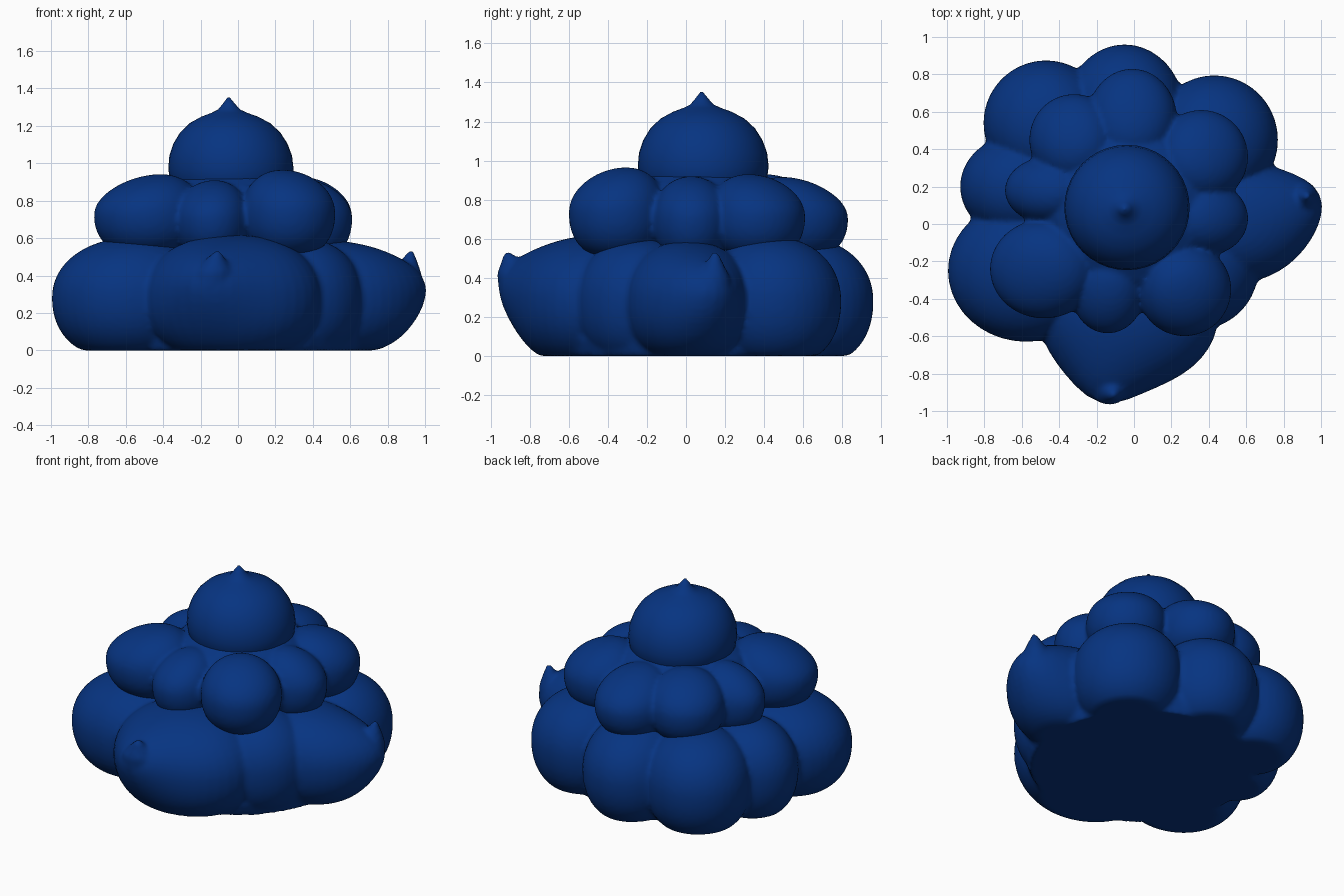
import bpy, bmesh, math
from mathutils import Vector

if "Cube" in bpy.data.objects:
    bpy.data.objects.remove(bpy.data.objects["Cube"])

blue = bpy.data.materials.new("deep_blue")
blue.diffuse_color = (0.002, 0.034, 0.22, 1)
blue.use_nodes = True
blue.node_tree.nodes["Principled BSDF"].inputs["Base Color"].default_value = blue.diffuse_color


def finish(name, bm, fuse=0):
    """Make an object; fuse > 0 melts the overlapping blobs into one skin."""
    bmesh.ops.recalc_face_normals(bm, faces=bm.faces)
    for f in bm.faces:
        f.smooth = True
    me = bpy.data.meshes.new(name)
    bm.to_mesh(me)
    bm.free()
    me.materials.append(blue)
    ob = bpy.data.objects.new(name, me)
    bpy.context.collection.objects.link(ob)
    if fuse:
        m = ob.modifiers.new("fuse", 'REMESH')
        m.mode = 'VOXEL'
        m.voxel_size = fuse
        m.use_smooth_shade = True
        s = ob.modifiers.new("soften", 'SMOOTH')
        s.factor, s.iterations = 0.5, 2
    return ob


def lathe(bm, base, profile, lean=(0, 0), seg=40):
    """Revolve (radius, z) points; the axis shifts by lean from bottom to top."""
    rings = []
    for i, (r, z) in enumerate(profile):
        t = i / (len(profile) - 1)
        rings.append([bm.verts.new((base[0] + lean[0] * t + r * math.cos(2 * math.pi * k / seg),
                                    base[1] + lean[1] * t + r * math.sin(2 * math.pi * k / seg), z))
                      for k in range(seg)])
    for a, b in zip(rings, rings[1:]):
        for k in range(seg):
            bm.faces.new((a[k], a[(k + 1) % seg], b[(k + 1) % seg], b[k]))
    bm.faces.new(rings[0][::-1])
    bm.faces.new(rings[-1])


def lobe(bm, cx, cy, cz, rx, ry, rz, turn=0, tip=None, droop=0.0, full=0.88):
    """Plump blob flattened at the ground; droops outward, may be drawn to a tip."""
    verts = bmesh.ops.create_uvsphere(bm, u_segments=40, v_segments=26, radius=1)["verts"]
    c, s = math.cos(math.radians(turn)), math.sin(math.radians(turn))
    out = Vector((cx, cy)).normalized()
    for v in verts:
        x, y, z = v.co
        rho = max(math.hypot(x, y), 1e-6)
        k = rho ** (full if z > 0 else 0.72) / rho
        x, y = x * k * rx, y * k * ry
        x, y = x * c - y * s, x * s + y * c
        z = math.copysign(abs(z) ** 0.94, z) * rz
        if z > 0:
            z -= droop * (out.x * x + out.y * y) * z / rz
        v.co = (cx + x, cy + y, max(0, cz + z))
    if tip:
        t = Vector(tip)
        origin = min(verts, key=lambda v: (v.co - t).length).co.copy()
        for v in verts:
            w = math.exp(-((v.co - origin).length / 0.22) ** 2)
            if v.co.z > 0.01:
                v.co += (t - origin) * w


# bottom tier: wide lobes around a solid core, flat on the ground
bm = bmesh.new()
for x, y, rx, ry, rz, turn, tip in [
    (-0.47, 0.54, 0.335, 0.335, 0.33, 0, None),
    (-0.05, 0.60, 0.32, 0.36, 0.33, 0, None),
    (0.43, 0.45, 0.34, 0.345, 0.33, 0, None),
    (0.52, 0.01, 0.42, 0.33, 0.305, 0, (0.99, 0.15, 0.36)),
    (0.35, -0.25, 0.31, 0.32, 0.32, -45, None),
    (-0.03, -0.49, 0.48, 0.39, 0.335, 0, (-0.18, -0.95, 0.39)),
    (-0.575, -0.25, 0.42, 0.38, 0.325, 0, None),
    (-0.61, 0.20, 0.32, 0.28, 0.32, 0, None),
]:
    lobe(bm, x, y, 0.28, rx, ry, rz, turn, tip, 0.06)
lathe(bm, (-0.03, 0.04), [(0.69, 0.0), (0.72, 0.08), (0.71, 0.33), (0.64, 0.48), (0.45, 0.56)])
# curled peaks on the right and front lobes
lathe(bm, (0.88, 0.13), [(0.11, 0.32), (0.09, 0.40), (0.055, 0.46), (0.015, 0.53)], (0.045, 0.02), 16)
lathe(bm, (-0.14, -0.83), [(0.13, 0.34), (0.11, 0.42), (0.06, 0.48), (0.015, 0.53)], (0.03, -0.085), 16)
finish("bottom_tier", bm, 0.017)

# middle tier: smaller lobes around a core
bm = bmesh.new()
for x, y, z, rx, ry, rz in [
    (-0.48, -0.24, 0.72, 0.29, 0.265, 0.215),
    (-0.45, 0.18, 0.70, 0.24, 0.18, 0.21),
    (-0.32, 0.45, 0.71, 0.24, 0.245, 0.215),
    (-0.01, 0.56, 0.70, 0.24, 0.27, 0.21),
    (0.36, 0.36, 0.71, 0.25, 0.25, 0.215),
    (0.38, 0.03, 0.70, 0.23, 0.20, 0.215),
    (0.27, -0.35, 0.73, 0.25, 0.25, 0.23),
    (-0.14, -0.35, 0.70, 0.20, 0.235, 0.205),
]:
    lobe(bm, x, y, z, rx, ry, rz, droop=0.18, full=0.95)
lathe(bm, (-0.03, 0.08), [(0.46, 0.48), (0.49, 0.70), (0.45, 0.81), (0.38, 0.88), (0.28, 0.94)])
finish("middle_tier", bm, 0.016)

# top dome with a small drawn-out peak
bm = bmesh.new()
lathe(bm, (-0.035, 0.09), [
    (0.28, 0.82), (0.325, 0.90), (0.335, 0.97), (0.328, 1.04), (0.305, 1.105),
    (0.268, 1.165), (0.215, 1.215), (0.15, 1.25), (0.095, 1.27), (0.06, 1.287),
    (0.035, 1.315), (0.006, 1.352)], (-0.015, -0.01))
finish("top_dome", bm)
